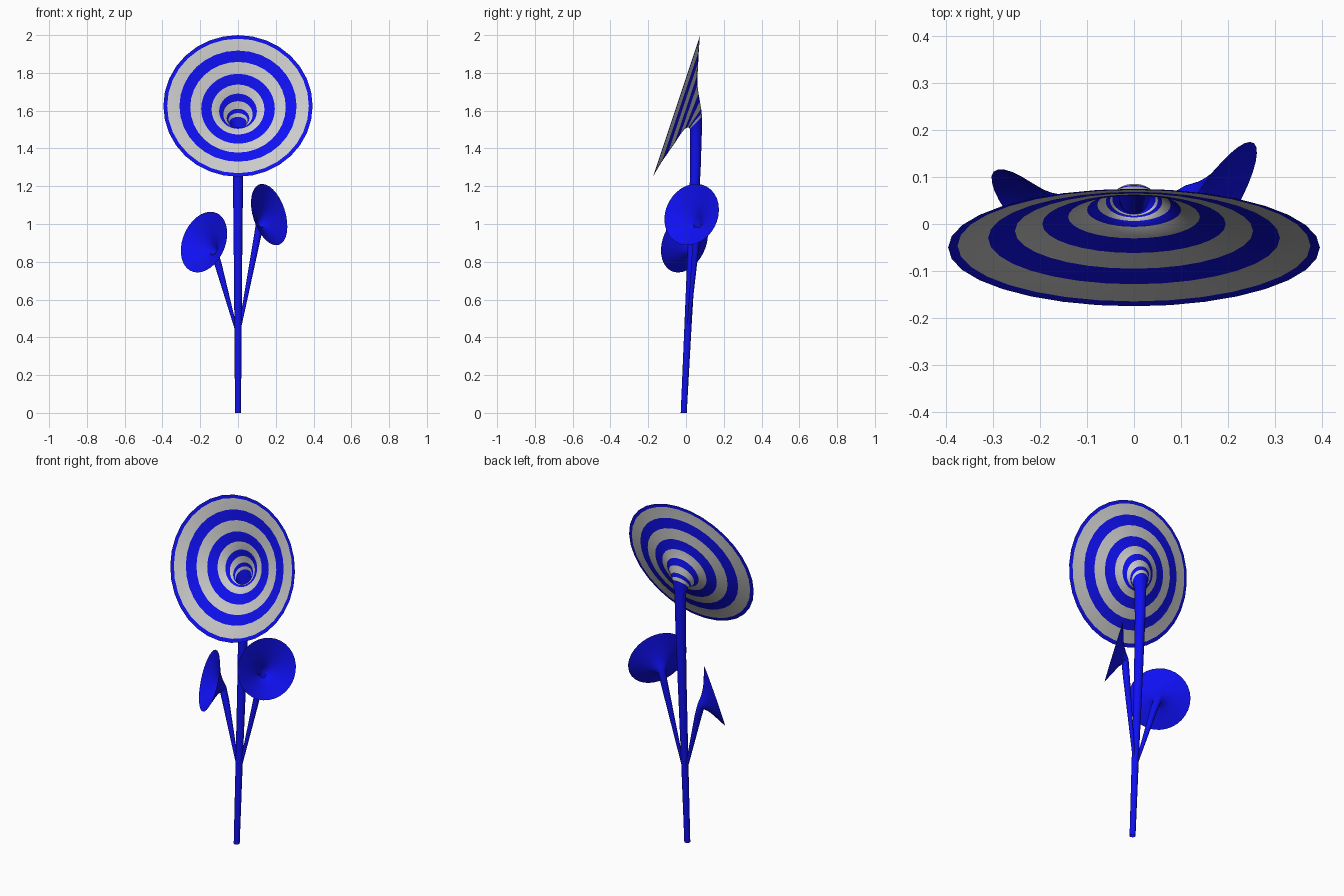
import bpy
from mathutils import Vector

if "Cube" in bpy.data.objects:
    bpy.data.objects.remove(bpy.data.objects["Cube"])

SIDES = 32


def material(name, color):
    m = bpy.data.materials.new(name)
    m.diffuse_color = color
    m.use_nodes = True
    m.node_tree.nodes["Principled BSDF"].inputs["Base Color"].default_value = m.diffuse_color
    return m


BLUE = material("blue", (0.005, 0.005, 0.9, 1))
GREY = material("grey", (0.8, 0.8, 0.8, 1))


def loft(name, rings, stripes=None):
    """Skin circles given as (centre, normal, radius); stripes = material index per band."""
    verts, faces, mats = [], [], []
    from math import cos, sin, tau
    for centre, normal, r in rings:
        q = Vector((0, 0, 1)).rotation_difference(Vector(normal))
        for k in range(SIDES):
            a = tau * k / SIDES
            verts.append(Vector(centre) + q @ Vector((r * cos(a), r * sin(a), 0)))
    for i in range(len(rings) - 1):
        for k in range(SIDES):
            a, b = i * SIDES + k, i * SIDES + (k + 1) % SIDES
            faces.append((a, b, b + SIDES, a + SIDES))
            mats.append(stripes[i] if stripes else 0)
    me = bpy.data.meshes.new(name)
    me.from_pydata(verts, [], faces)
    me.materials.append(BLUE)
    if stripes:
        me.materials.append(GREY)
    me.polygons.foreach_set("material_index", mats)
    ob = bpy.data.objects.new(name, me)
    bpy.context.collection.objects.link(ob)
    bpy.context.view_layer.objects.active = ob
    ob.select_set(True)
    bpy.ops.object.shade_smooth_by_angle()
    ob.select_set(False)
    return ob


# Main stem, widening upwards
up = (0, 0.04, 1)
throat = ((0, 0.053, 1.535), (0, -0.7, 0.7), 0.046)
loft("main_stem", [
    ((0, -0.012, 0), (0, 0, 1), 0.016),
    ((0, 0.01, 0.45), up, 0.019),
    ((0, 0.038, 1.0), up, 0.024),
    ((0, 0.05, 1.3), up, 0.028),
    ((0, 0.053, 1.48), (0, -0.1, 1), 0.031),
    throat])

# Striped trumpet head: (y, z, normal y, normal z, radius)
head = [
    (0.050, 1.548, -0.76, 0.64, 0.051),
    (0.047, 1.56, -0.83, 0.55, 0.060),
    (0.040, 1.58, -0.90, 0.43, 0.078),
    (0.030, 1.597, -0.93, 0.36, 0.100),
    (0.015, 1.606, -0.945, 0.325, 0.140),
    (0.000, 1.610, -0.949, 0.316, 0.195),
    (-0.015, 1.618, -0.949, 0.316, 0.253),
    (-0.030, 1.624, -0.949, 0.316, 0.310),
    (-0.046, 1.625, -0.949, 0.316, 0.375),
    (-0.050, 1.625, -0.949, 0.316, 0.395)]
loft("flower_head", [throat] + [((0, y, z), (0, ny, nz), r) for y, z, ny, nz, r in head],
     [1, 0, 1, 0, 1, 0, 1, 0, 1, 0])


# Side trumpets on thin branches
def side_trumpet(name, base, mid, throat, rim, normal, radius):
    base, mid, throat, rim = map(Vector, (base, mid, throat, rim))
    n, d = Vector(normal).normalized(), (mid - base).normalized()
    rings = [(base, d, 0.006), (mid, d, 0.019)]
    # (radius fraction, distance from throat to rim, turn towards the rim normal)
    for f, t, turn in ((0.13, 0.0, 0.45), (0.18, 0.1, 0.7), (0.25, 0.24, 0.85), (0.35, 0.38, 0.95),
                       (0.5, 0.55, 1), (0.75, 0.78, 1), (1, 1, 1)):
        rings.append((throat.lerp(rim, t), d.lerp(n, turn), f * radius))
    loft(name, rings)


side_trumpet("left_side_trumpet", (-0.004, 0.01, 0.42), (-0.106, 0.037, 0.79),
             (-0.126, 0.042, 0.85), (-0.18, -0.008, 0.904), (-0.68, -0.67, 0.29), 0.168)
side_trumpet("right_side_trumpet", (0.004, 0.01, 0.42), (0.104, 0.057, 0.94),
             (0.113, 0.062, 0.995), (0.165, 0.03, 1.05), (0.82, -0.51, 0.26), 0.168)
